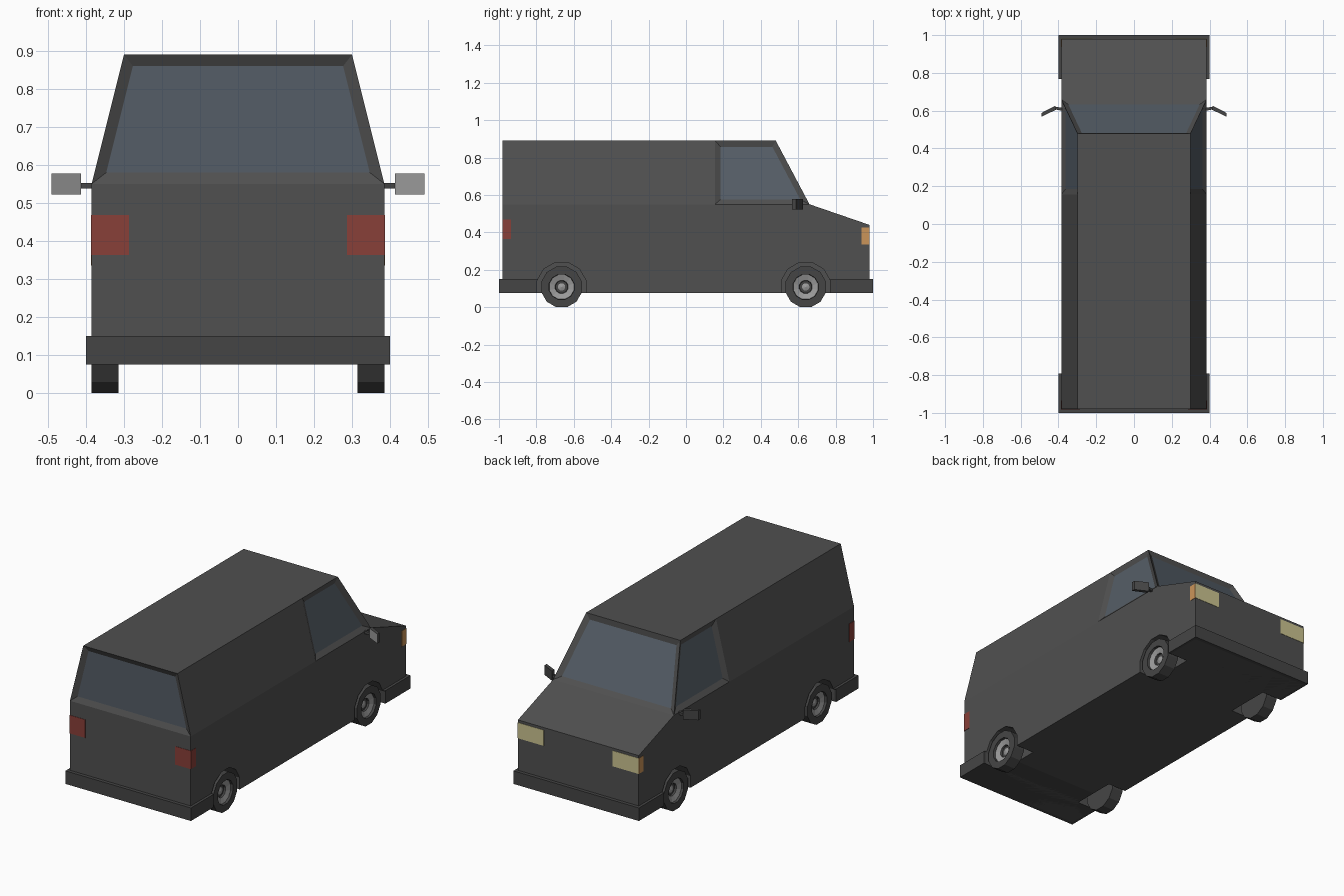
import bpy, bmesh, math
from mathutils import Matrix

if "Cube" in bpy.data.objects:
    bpy.data.objects.remove(bpy.data.objects["Cube"])


def mat(name, r, g, b):
    m = bpy.data.materials.new(name)
    m.diffuse_color = (r, g, b, 1)
    m.use_nodes = True
    m.node_tree.nodes["Principled BSDF"].inputs["Base Color"].default_value = m.diffuse_color
    return m


PAINT = mat("dark_paint", 0.08, 0.08, 0.08)
TRIM = mat("dark_trim", 0.06, 0.06, 0.06)
GLASS = mat("tinted_glass", 0.09, 0.11, 0.135)
SILVER = mat("silver", 0.33, 0.33, 0.33)
RED = mat("red_lens", 0.25, 0.05, 0.04)
AMBER = mat("amber_lens", 0.6, 0.3, 0.1)
CREAM = mat("cream_lens", 0.6, 0.55, 0.28)


def finish(name, bm, *mats):
    bmesh.ops.recalc_face_normals(bm, faces=bm.faces)
    me = bpy.data.meshes.new(name)
    bm.to_mesh(me)
    bm.free()
    for m in mats:
        me.materials.append(m)
    ob = bpy.data.objects.new(name, me)
    bpy.context.collection.objects.link(ob)
    return ob


def add_box(bm, lo, hi):
    size = [b - a for a, b in zip(lo, hi)]
    mid = [(a + b) / 2 for a, b in zip(lo, hi)]
    bmesh.ops.create_cube(bm, size=1, matrix=Matrix.Translation(mid) @ Matrix.Diagonal((*size, 1)))


def box(name, lo, hi, m):
    bm = bmesh.new()
    add_box(bm, lo, hi)
    return finish(name, bm, m)


def mirror(ob):
    mod = ob.modifiers.new("mirror", "MIRROR")
    mod.use_bisect_axis[0] = False
    return ob


# Body: side profile lofted across, windows inset into their panels
P = dict(A=(-.98, .075), B=(-.98, .55), C=(-.98, .89), R=(.155, .89), D=(.48, .89),
         E=(.66, .55), S=(.155, .55), F=(.98, .44), G=(.98, .075))
bm = bmesh.new()
V = {(k, s): bm.verts.new((s * (.30 if z > .6 else .385), y, z))
     for k, (y, z) in P.items() for s in (-1, 1)}
windows = []
for a, b in zip("ABCRDEFG", "BCRDEFGA"):
    f = bm.faces.new([V[a, -1], V[b, -1], V[b, 1], V[a, 1]])
    if a + b in ("BC", "DE"):
        windows.append(f)
for s in (-1, 1):
    for loop in ("ABSEFG", "BCRS", "SRDE"):
        f = bm.faces.new([V[k, s] for k in loop])
        if loop == "SRDE":
            windows.append(f)
bmesh.ops.recalc_face_normals(bm, faces=bm.faces)
bmesh.ops.inset_individual(bm, faces=windows, thickness=.03, depth=-.015, use_even_offset=True)
for f in windows:
    f.material_index = 1
body = finish("body", bm, PAINT, GLASS)

# Bumpers wrapping round to the wheel arches
rear_bumper = box("rear_bumper", (-.40, -1, .075), (.40, -.665, .15), TRIM)
front_bumper = box("front_bumper", (-.40, .64, .075), (.40, 1, .15), TRIM)

# Wheel arch cutter
WHEELS = {"rear": -.665, "front": .64}
AXLE = .108
bm = bmesh.new()
for y in WHEELS.values():
    for s in (-1, 1):
        bmesh.ops.create_cone(
            bm, cap_ends=True, segments=12, radius1=.135, radius2=.135, depth=.24,
            matrix=Matrix.Translation((s * .39, y, AXLE)) @ Matrix.Rotation(math.pi / 2, 4, "Y")
            @ Matrix.Rotation(math.pi / 12, 4, "Z"))
cutter = finish("arch_cutter", bm)
cutter.hide_render = True
cutter.display_type = "WIRE"
for ob in (body, rear_bumper, front_bumper):
    mod = ob.modifiers.new("arches", "BOOLEAN")
    mod.operation = "DIFFERENCE"
    mod.solver = "EXACT"
    mod.object = cutter

# Wheels: 12-sided lathe, rim recessed in the tyre (x, radius, material of next band)
SECTION = [(.315, 0, 0), (.315, .112, 0), (.385, .112, 0), (.385, .07, 0),
           (.372, .068, 1), (.362, .036, 0), (.352, .033, 0), (.352, .02, 1), (.358, 0, 1)]
for name, y in WHEELS.items():
    bm = bmesh.new()
    rings = []
    for x, r, _ in SECTION:
        n = 12 if r else 1
        rings.append([bm.verts.new((x, y + r * math.cos((i + .5) * math.pi / 6),
                                    AXLE + r * math.sin((i + .5) * math.pi / 6))) for i in range(n)])
    for (a, b), sec in zip(zip(rings, rings[1:]), SECTION):
        for i in range(12):
            j = (i + 1) % 12
            quad = [a[i % len(a)], a[j % len(a)], b[j % len(b)], b[i % len(b)]]
            bm.faces.new(list(dict.fromkeys(quad))).material_index = sec[2]
    mirror(finish(name + "_wheels", bm, TRIM, SILVER))

# Lamps
e = .002
mirror(box("tail_lights", (.287, -.98 - e, .363), (.385 + e, -.935, .468), RED))
mirror(box("headlights", (.22, .96, .335), (.385, .98 + e, .425), CREAM))
mirror(box("side_indicators", (.36, .938, .335), (.385 + e, .98, .425), AMBER))


# Door mirrors: plan outlines extruded upward
def prism(name, plan, z0, z1, *mats):
    bm = bmesh.new()
    f = bm.faces.new([bm.verts.new((x, y, z0)) for x, y in plan])
    ext = bmesh.ops.extrude_face_region(bm, geom=[f])["geom"]
    bmesh.ops.translate(bm, vec=(0, 0, z1 - z0), verts=[v for v in ext if isinstance(v, bmesh.types.BMVert)])
    bmesh.ops.recalc_face_normals(bm, faces=bm.faces)
    if len(mats) > 1:
        for f in bm.faces:
            if f.normal.y < -.7:
                f.material_index = 1
    return mirror(finish(name, bm, *mats))


prism("mirror_stalks", [(.355, .595), (.42, .607), (.42, .622), (.355, .61)], .538, .553, TRIM)
prism("mirror_heads", [(.413, .605), (.49, .568), (.49, .588), (.418, .625)], .522, .577, TRIM, SILVER)
